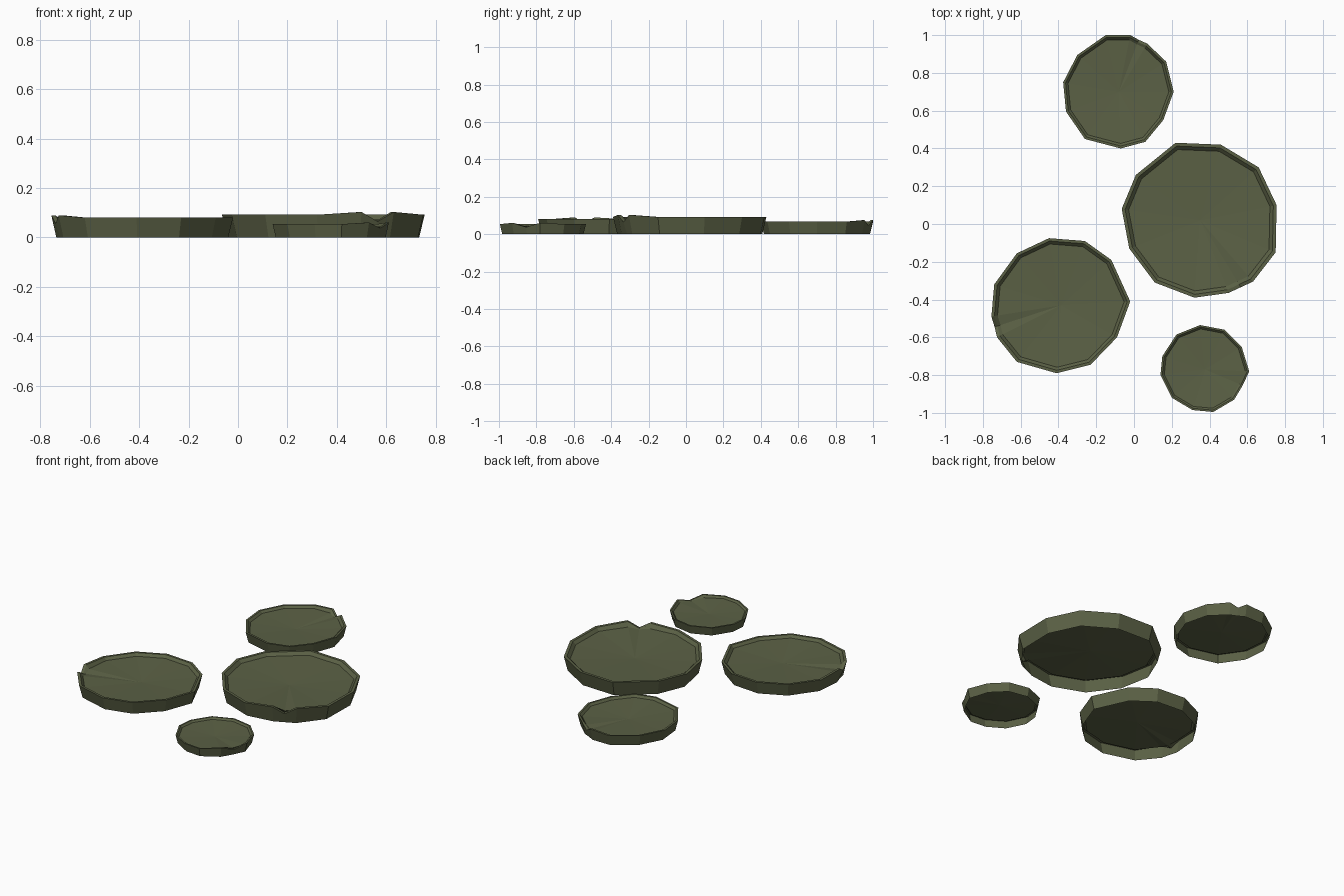
import bpy, bmesh
from mathutils import Vector

if "Cube" in bpy.data.objects:
    bpy.data.objects.remove(bpy.data.objects["Cube"])

green = bpy.data.materials.new("dark olive green")
green.diffuse_color = (0.105, 0.12, 0.06, 1)
green.use_nodes = True
green.node_tree.nodes["Principled BSDF"].inputs["Base Color"].default_value = green.diffuse_color

# name, centre, rim height, rim outline (clockwise), index of the rim notch
PADS = [
    ("large_lily_pad", (0.35, 0.02), 0.092,
     [(.22, .43), (.46, .42), (.66, .30), (.755, .10), (.75, -.15), (.63, -.305),
      (.565, -.335), (.50, -.365), (.32, -.39), (.11, -.31), (-.025, -.13),
      (-.065, .08), (.01, .26)], 6),
    ("left_lily_pad", (-0.385, -0.43), 0.08,
     [(-.45, -.075), (-.26, -.09), (-.12, -.19), (-.02, -.41), (-.09, -.60),
      (-.23, -.745), (-.41, -.79), (-.62, -.73), (-.725, -.60), (-.738, -.545),
      (-.755, -.49), (-.74, -.32), (-.62, -.155)], 9),
    ("back_lily_pad", (-0.08, 0.70), 0.067,
     [(-.15, 1.0), (-.02, 1.0), (.025, .975), (.07, .955), (.17, .86), (.21, .70),
      (.155, .55), (.06, .435), (-.07, .40), (-.26, .45), (-.36, .595),
      (-.375, .75), (-.30, .895)], 2),
    ("small_lily_pad", (0.375, -0.77), 0.054,
     [(.35, -.535), (.48, -.56), (.57, -.65), (.61, -.78), (.575, -.855),
      (.53, -.93), (.42, -.995), (.31, -.985), (.20, -.92), (.14, -.80),
      (.15, -.70), (.225, -.585)], 4),
]


def lily_pad(name, centre, height, outline, notch):
    bm = bmesh.new()
    c = Vector(centre)
    r = sum((Vector(p) - c).length for p in outline) / len(outline)
    n = len(outline)

    def ring(scale, z, follow):
        # follow = how much of the notch shape this ring shows
        verts = []
        for i, p in enumerate(outline):
            q = c + (Vector(p) - c) * scale
            dz = -0.3 * height if i == notch else 0.12 * height if abs(i - notch) == 1 else 0
            verts.append(bm.verts.new((q.x, q.y, z + dz * follow)))
        return verts

    # open base, flared wall, flat lip, inner step
    rings = [ring(0.945, 0, 0), ring(1, height, 1),
             ring(0.957, height, 1), ring(0.912, height * 0.8, 0.25)]
    for a, b in zip(rings, rings[1:]):
        for i in range(n):
            j = (i + 1) % n
            bm.faces.new((a[j], a[i], b[i], b[j]))
    # shallow dished floor
    mid = bm.verts.new((c.x, c.y, height * 0.8 - 0.04 * r))
    for i in range(n):
        bm.faces.new((rings[-1][(i + 1) % n], rings[-1][i], mid))
    me = bpy.data.meshes.new(name)
    bm.to_mesh(me)
    bm.free()
    me.materials.append(green)
    bpy.context.collection.objects.link(bpy.data.objects.new(name, me))


for pad in PADS:
    lily_pad(*pad)
